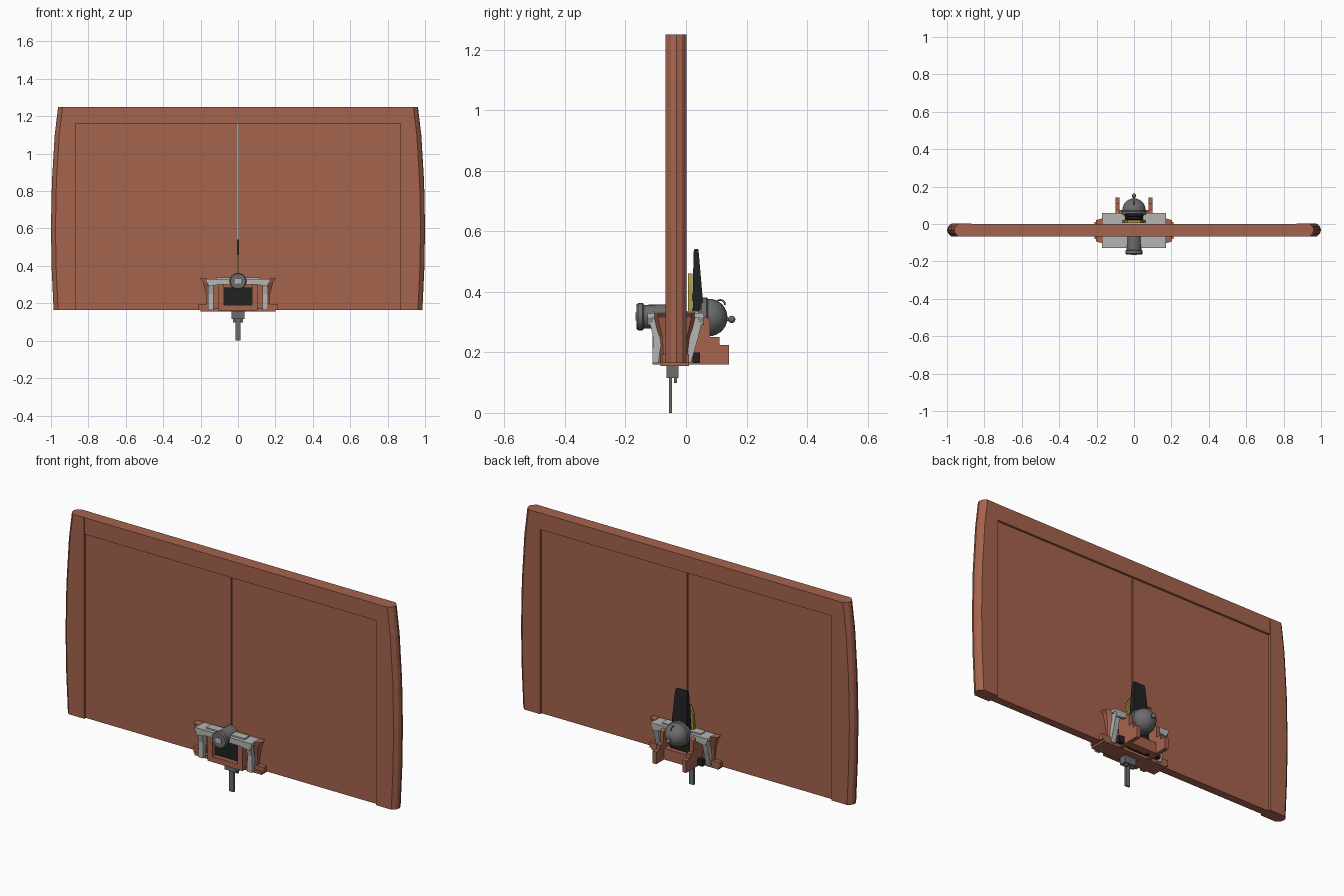
import bpy, bmesh, math
from mathutils import Vector, Matrix

if "Cube" in bpy.data.objects:
    bpy.data.objects.remove(bpy.data.objects["Cube"])


def material(name, rgb):
    m = bpy.data.materials.new(name)
    m.use_nodes = True
    m.diffuse_color = (*rgb, 1)
    m.node_tree.nodes["Principled BSDF"].inputs["Base Color"].default_value = (*rgb, 1)
    return m


RUST = material("rust brown", (0.38, 0.125, 0.075))
PALE = material("pale grey", (0.46, 0.46, 0.45))
STEEL = material("dark steel", (0.15, 0.15, 0.15))
BLACK = material("black", (0.015, 0.015, 0.015))
BRASS = material("brass yellow", (0.42, 0.31, 0.04))


def finish(name, bm, mat, smooth=False):
    bmesh.ops.recalc_face_normals(bm, faces=bm.faces)
    me = bpy.data.meshes.new(name)
    bm.to_mesh(me)
    bm.free()
    me.materials.append(mat)
    ob = bpy.data.objects.new(name, me)
    bpy.context.collection.objects.link(ob)
    if smooth:
        bpy.ops.object.select_all(action="DESELECT")
        ob.select_set(True)
        bpy.context.view_layer.objects.active = ob
        bpy.ops.object.shade_smooth_by_angle(angle=math.radians(35))
    return ob


def loft(name, rings, mat, smooth=False):
    """Skin a list of equal-length point rings and cap both ends."""
    bm = bmesh.new()
    rows = [[bm.verts.new(p) for p in ring] for ring in rings]
    n = len(rows[0])
    for a, b in zip(rows, rows[1:]):
        for i in range(n):
            j = (i + 1) % n
            bm.faces.new((a[i], a[j], b[j], b[i]))
    bm.faces.new(rows[0])
    bm.faces.new(rows[-1])
    return finish(name, bm, mat, smooth)


def box(name, x, y, z, mat):
    return loft(name, [[(x[0], y[0], h), (x[1], y[0], h), (x[1], y[1], h), (x[0], y[1], h)] for h in z], mat)


def side_plate(name, x, outline, mat):
    """Extrude a (y, z) outline along x."""
    return loft(name, [[(h, a, b) for a, b in outline] for h in x], mat)


def front_plate(name, y, outline, mat):
    """Extrude an (x, z) outline along y."""
    return loft(name, [[(a, h, b) for a, b in outline] for h in y], mat)


def lathe(name, profile, mat, z):
    """Revolve (y, radius) pairs around a y axis at height z."""
    turn = [2 * math.pi * i / 24 for i in range(24)]
    return loft(name, [[(r * math.cos(t), y, z + r * math.sin(t)) for t in turn] for y, r in profile], mat, True)


def ball(name, centre, r, mat):
    bm = bmesh.new()
    bmesh.ops.create_uvsphere(bm, u_segments=24, v_segments=14, radius=r, matrix=Matrix.Translation(centre))
    return finish(name, bm, mat, True)


def both(fn, name, x, *rest):
    for side, s in (("left", 1), ("right", -1)):
        fn(side + "_" + name, (s * x[0], s * x[1]), *rest)


BASE, TOP = 0.165, 1.25
LEAF_TOP = 1.16

# Frame: bowed end posts with chamfered edges, and a top rail
for side, s in (("left", 1), ("right", -1)):
    rings = []
    for z, xo in ((BASE, 0.986), (0.38, 0.996), (0.6, 1.0), (0.85, 0.995), (1.1, 0.98), (TOP, 0.962)):
        section = [(0.87, -0.068), (xo - 0.024, -0.068), (xo - 0.006, -0.05), (xo, -0.032),
                   (xo - 0.006, -0.014), (xo - 0.024, 0.002), (0.87, 0.002)]
        rings.append([(s * x, y, z) for x, y in section])
    loft(side + "_frame_post", rings, RUST)
box("top_rail", (-0.872, 0.872), (-0.067, 0.001), (LEAF_TOP, TOP), RUST)

# Two recessed leaves with a fine gap between them
both(box, "leaf", (0.003, 0.872), (-0.055, -0.011), (BASE, LEAF_TOP + 0.002), RUST)

# Lower sill plate with hanging rod, hub and pins
box("sill_plate", (-0.2, 0.2), (-0.085, 0.01), (0.155, 0.172), RUST)
box("hanging_rod", (-0.013, 0.013), (-0.056, -0.046), (0.0, 0.17), STEEL)
box("rod_hub", (-0.035, 0.035), (-0.065, -0.025), (0.115, 0.156), STEEL)
both(box, "pin", (0.014, 0.026), (-0.04, -0.03), (0.098, 0.16), STEEL)

# Flared housing cheeks, with top lip and bottom flange
for side, s in (("left", 1), ("right", -1)):
    rings = []
    for z, xi, xo, y0, y1 in ((0.165, 0.145, 0.165, -0.085, 0.01), (0.25, 0.155, 0.172, -0.09, 0.015),
                              (0.315, 0.165, 0.188, -0.105, 0.03), (0.332, 0.165, 0.203, -0.105, 0.032)):
        rings.append([(s * xi, y0, z), (s * xo, y0 + 0.012, z), (s * xo, y1 - 0.012, z), (s * xi, y1, z)])
    loft(side + "_cheek", rings, RUST)
both(box, "cheek_flange", (0.15, 0.21), (-0.08, 0.01), (0.165, 0.195), RUST)

# Pale cap plates and legs on the front and the back
for place, s in (("front", -1), ("back", 1)):
    def yy(d):
        return -0.034 + s * d
    box(place + "_cap_plate", (-0.17, 0.17), sorted((yy(0.02), yy(0.094))), (0.315, 0.33), PALE)
    box(place + "_cap_pad", (-0.115, 0.115), sorted((yy(0.03), yy(0.075))), (0.33, 0.337), PALE)
    front_plate(place + "_cap_lip", (yy(0.075), yy(0.094)),
                [(-0.17, 0.318), (0.17, 0.318), (0.155, 0.29), (0.1, 0.3), (-0.1, 0.3), (-0.155, 0.29)], PALE)
    d = 0.077 if s < 0 else 0.05
    both(side_plate, place + "_leg", (0.132, 0.16),
         [(yy(0.09), 0.318), (yy(0.075), 0.25), (yy(d), BASE), (yy(d - 0.02), BASE),
          (yy(0.045), 0.25), (yy(0.055), 0.318)], PALE)

# Front arch, dark recess and barrel
both(box, "arch_pillar", (0.075, 0.105), (-0.11, -0.055), (0.16, 0.3), RUST)
box("arch_sill", (-0.105, 0.105), (-0.11, -0.055), (0.16, 0.19), RUST)
box("front_recess", (-0.076, 0.076), (-0.085, -0.05), (0.19, 0.285), BLACK)
lathe("barrel", [(-0.164, 0.03), (-0.164, 0.04), (-0.158, 0.045), (-0.143, 0.045), (-0.138, 0.039),
                 (-0.08, 0.04), (-0.05, 0.04)], STEEL, 0.318)
box("barrel_face", (-0.016, 0.016), (-0.167, -0.163), (0.305, 0.331), PALE)

# Rear brackets: stepped feet joined by a cross bar
steps = [(0.0, 0.16), (0.142, 0.16), (0.142, 0.225), (0.11, 0.225), (0.11, 0.25),
         (0.08, 0.25), (0.08, 0.31), (0.045, 0.325), (0.0, 0.325)]
both(side_plate, "stepped_foot", (0.078, 0.1), steps, RUST)
box("rear_cross_bar", (-0.08, 0.08), (0.035, 0.075), (0.16, 0.22), RUST)

# Tall black blade and its spread base
loft("blade", [[(-w, a, z), (w, a, z), (w, b, z), (-w, b, z)] for z, w, a, b in
               ((0.16, 0.06, 0.022, 0.052), (0.25, 0.055, 0.026, 0.05), (0.38, 0.045, 0.022, 0.055),
                (0.53, 0.036, 0.025, 0.042), (0.542, 0.032, 0.028, 0.04))], BLACK)
both(box, "blade_base", (0.055, 0.13), (0.022, 0.046), (BASE, 0.2), BLACK)

# Brass guard behind the blade
front_plate("brass_guard", (0.006, 0.021), [(-0.062, 0.32), (0.062, 0.32), (0.054, 0.42), (0.036, 0.46),
                                           (-0.036, 0.46), (-0.054, 0.42)], BRASS)

# Rear dome with rim, knob and hook
ball("dome", (0, 0.075, 0.315), 0.062, STEEL)
lathe("dome_rim", [(0.05, 0.06), (0.05, 0.067), (0.068, 0.067), (0.074, 0.06)], STEEL, 0.315)
lathe("knob_stem", [(0.13, 0.006), (0.15, 0.006)], STEEL, 0.309)
ball("knob", (0, 0.151, 0.309), 0.012, STEEL)
hook = bpy.data.curves.new("dome_hook", "CURVE")
hook.dimensions = "3D"
hook.bevel_depth = 0.003
hook.bevel_resolution = 2
spline = hook.splines.new("POLY")
spline.points.add(8)
for i, p in enumerate(spline.points):
    t = math.pi * i / 8
    p.co = (0, 0.113 + 0.016 * math.cos(t), 0.357 + 0.016 * math.sin(t), 1)
hook.materials.append(STEEL)
bpy.context.collection.objects.link(bpy.data.objects.new("dome_hook", hook))
